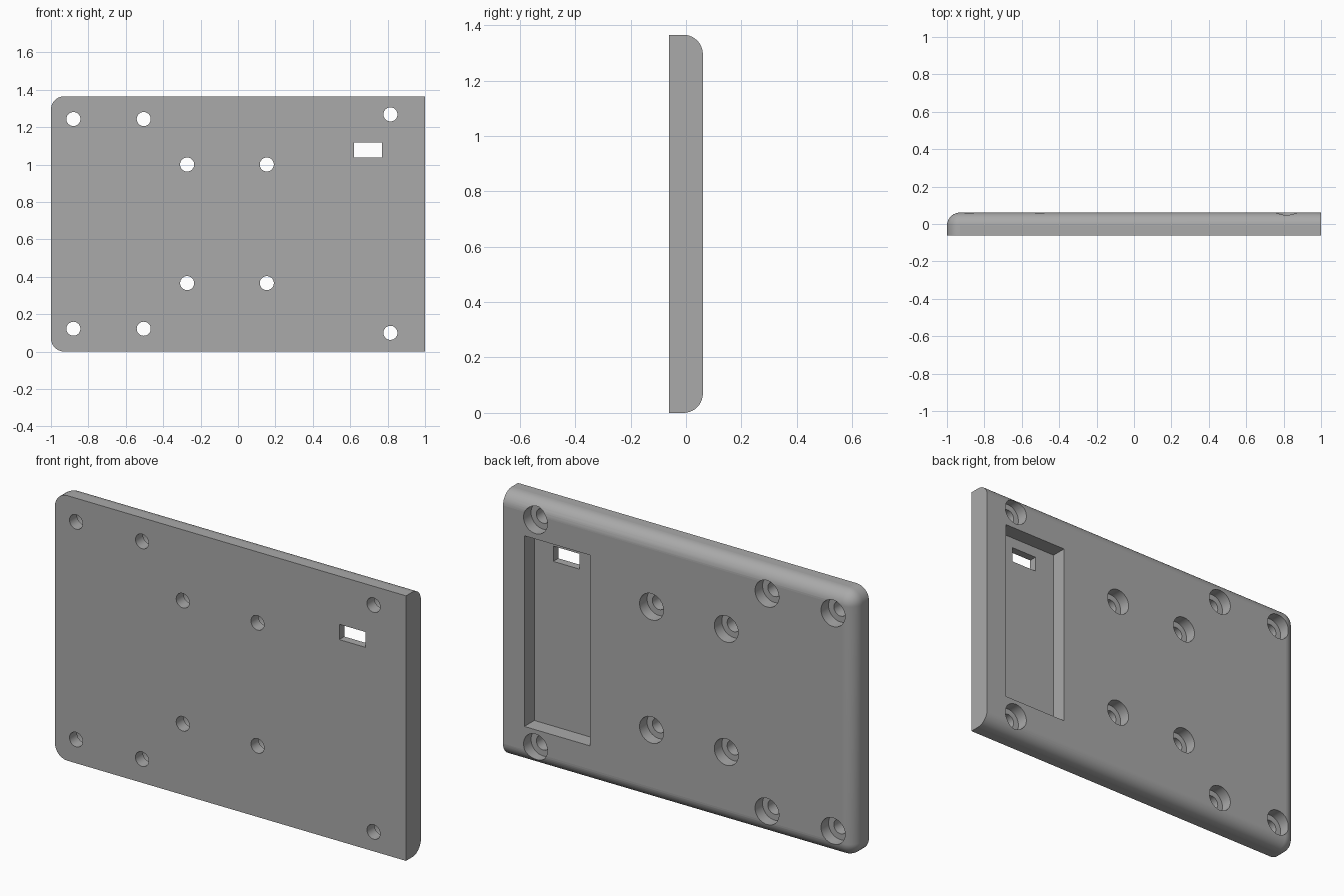
import bpy, bmesh, math
from mathutils import Matrix

if "Cube" in bpy.data.objects:
    bpy.data.objects.remove(bpy.data.objects["Cube"])

H, T = 1.365, 0.061          # plate height, half thickness
CORNER, FILLET = 0.071, 0.07  # left corner radius, back edge rounding
STEPS = 10

grey = bpy.data.materials.new("plain grey")
grey.diffuse_color = (0.4, 0.4, 0.4, 1)
grey.use_nodes = True
grey.node_tree.nodes["Principled BSDF"].inputs["Base Color"].default_value = grey.diffuse_color


def make_object(name, bm):
    bmesh.ops.recalc_face_normals(bm, faces=bm.faces)
    mesh = bpy.data.meshes.new(name)
    bm.to_mesh(mesh)
    bm.free()
    mesh.materials.append(grey)
    obj = bpy.data.objects.new(name, mesh)
    bpy.context.collection.objects.link(obj)
    return obj


def skin(bm, rings):
    """Join equal rings of points into a closed solid."""
    rings = [[bm.verts.new(p) for p in ring] for ring in rings]
    n = len(rings[0])
    for a, b in zip(rings, rings[1:]):
        for i in range(n):
            j = (i + 1) % n
            bm.faces.new((a[i], a[j], b[j], b[i]))
    bm.faces.new(rings[0])
    bm.faces.new(rings[-1])


def outline(inset, y):
    """Plate outline: square right side, two rounded left corners."""
    r = CORNER - inset
    pts = [(1, y, inset), (1, y, H - inset)]
    for cz, start in ((H - CORNER, 90), (CORNER, 180)):
        for i in range(STEPS + 1):
            a = math.radians(start + 90 * i / STEPS)
            pts.append((-1 + CORNER + r * math.cos(a), y, cz + r * math.sin(a)))
    return pts


# Plate with rounded back edge on three sides
bm = bmesh.new()
rings = [outline(0, -T)]
for i in range(STEPS + 1):
    a = math.radians(90 * i / STEPS)
    rings.append(outline(FILLET * (1 - math.cos(a)), T - FILLET + FILLET * math.sin(a)))
skin(bm, rings)
plate = make_object("mounting_plate", bm)

# Counterbored screw holes
holes = [(x, z) for x, zs in ((-0.88, (0.122, 1.243)), (-0.504, (0.122, 1.243)),
                              (-0.272, (0.366, 1.0)), (0.154, (0.366, 1.0)),
                              (0.815, (0.1, 1.268))) for z in zs]
bm = bmesh.new()
for x, z in holes:
    rings = []
    for r, y in ((0.0375, -0.1), (0.0375, 0.0), (0.068, 0.0), (0.068, 0.1)):
        rings.append([(x + r * math.cos(math.tau * k / 40), y,
                       z + r * math.sin(math.tau * k / 40)) for k in range(40)])
    skin(bm, rings)
hole_cutter = make_object("screw_hole_cutter", bm)


def box(name, x0, x1, y0, y1, z0, z1):
    bm = bmesh.new()
    m = Matrix.Translation(((x0 + x1) / 2, (y0 + y1) / 2, (z0 + z1) / 2))
    bmesh.ops.create_cube(bm, size=1, matrix=m @ Matrix.Diagonal((x1 - x0, y1 - y0, z1 - z0, 1)))
    return make_object(name, bm)


# Back pocket and the window through its floor
pocket_cutter = box("pocket_cutter", 0.503, 0.878, -0.02, 0.1, 0.19, 1.172)
window_cutter = box("window_cutter", 0.62, 0.77, -0.1, 0.03, 1.038, 1.117)

bpy.context.view_layer.objects.active = plate
plate.select_set(True)
for cutter in (hole_cutter, pocket_cutter, window_cutter):
    mod = plate.modifiers.new(cutter.name, "BOOLEAN")
    mod.operation, mod.solver, mod.object = "DIFFERENCE", "EXACT", cutter
    bpy.ops.object.modifier_apply(modifier=mod.name)
    bpy.data.objects.remove(cutter)

# Smooth roundings, with the large faces kept flat
bpy.ops.object.shade_smooth_by_angle(angle=math.radians(30))
for face in plate.data.polygons:
    if face.area > 0.05:
        face.use_smooth = False
